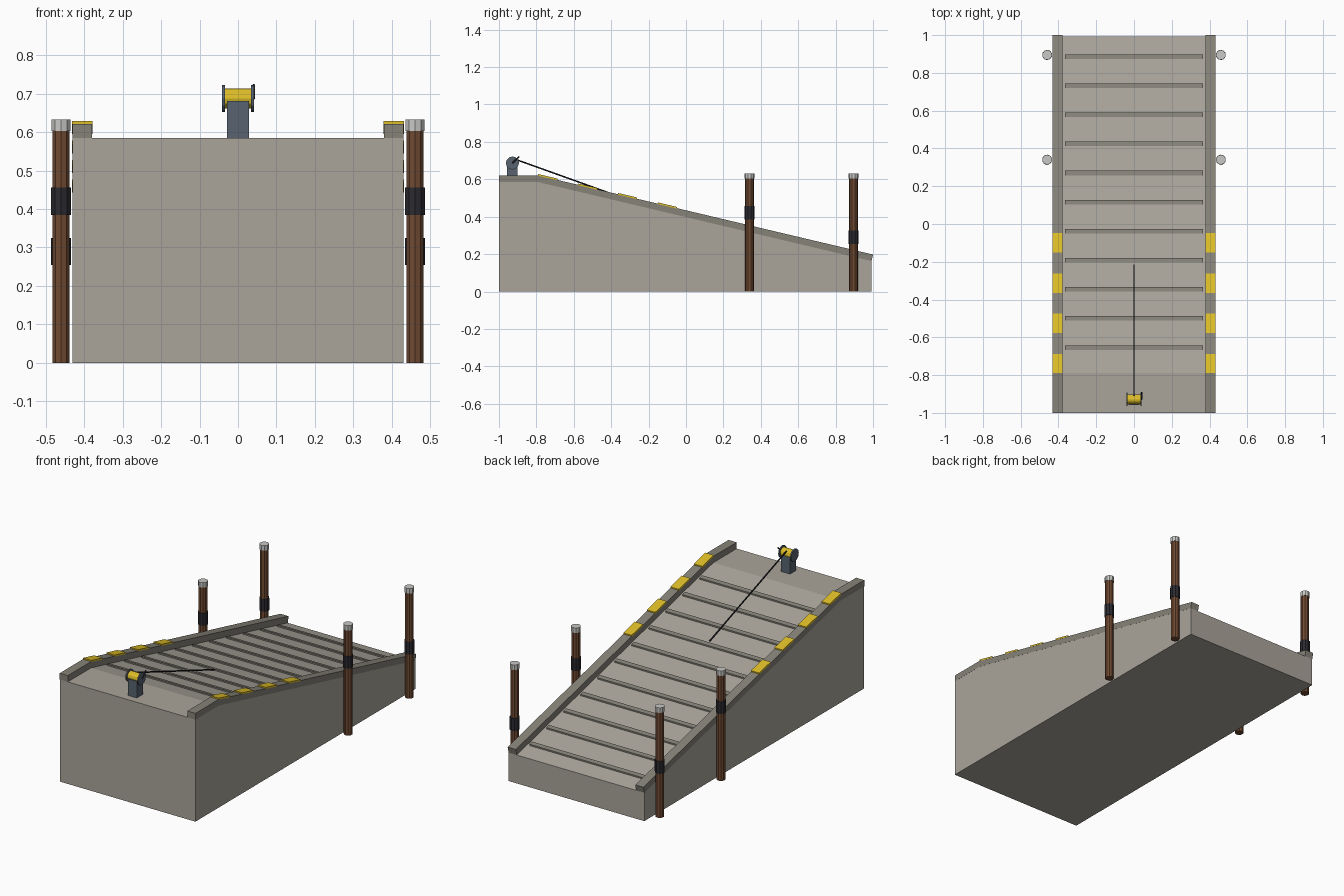
import bpy, bmesh, math
from mathutils import Vector

if "Cube" in bpy.data.objects:
    bpy.data.objects.remove(bpy.data.objects["Cube"])

def mat(name, r, g, b):
    m = bpy.data.materials.new(name)
    lin = lambda c: ((c / 255 + 0.055) / 1.055) ** 2.4 if c > 10 else c / 3294
    m.diffuse_color = (lin(r), lin(g), lin(b), 1)
    m.use_nodes = True
    m.node_tree.nodes["Principled BSDF"].inputs["Base Color"].default_value = m.diffuse_color
    return m

CONCRETE = mat("concrete", 170, 165, 155)
CURB = mat("dark concrete", 134, 130, 120)
YELLOW = mat("safety yellow", 222, 190, 40)
WOOD = mat("brown timber", 112, 74, 50)
CAP = mat("pale cap", 200, 200, 198)
BAND = mat("black rubber", 42, 42, 48)
STEEL = mat("slate steel", 88, 100, 112)
ROPE = mat("dark rope", 30, 31, 38)

def finish(bm, name, m):
    bmesh.ops.recalc_face_normals(bm, faces=bm.faces)
    me = bpy.data.meshes.new(name)
    bm.to_mesh(me)
    bm.free()
    me.materials.append(m)
    ob = bpy.data.objects.new(name, me)
    bpy.context.collection.objects.link(ob)
    return ob

def prism(name, profile, x0, x1, m):
    """Extrude a (y, z) side profile from x0 to x1."""
    bm = bmesh.new()
    f = bm.faces.new([bm.verts.new((x0, y, z)) for y, z in profile])
    ext = bmesh.ops.extrude_face_region(bm, geom=[f])["geom"]
    bmesh.ops.translate(bm, vec=(x1 - x0, 0, 0),
                        verts=[v for v in ext if isinstance(v, bmesh.types.BMVert)])
    return finish(bm, name, m)

def rod(name, a, b, r, m, sides=10):
    """Cylinder between two points."""
    a, b = Vector(a), Vector(b)
    bm = bmesh.new()
    bmesh.ops.create_cone(bm, cap_ends=True, segments=sides, radius1=r, radius2=r,
                          depth=(b - a).length)
    bm.transform((b - a).to_track_quat('Z', 'Y').to_matrix().to_4x4())
    bmesh.ops.translate(bm, vec=(a + b) / 2, verts=bm.verts)
    return finish(bm, name, m)

# Ramp geometry: flat landing, then a straight slope
YB, ZT, SLOPE, YE = -0.79, 0.585, 0.237, 0.992
deck = lambda y: ZT - SLOPE * max(0, y - YB)

def strip(name, y0, y1, low, high, x0, x1, m):
    """Plate lying on the slope between two heights above the deck."""
    prism(name, [(y0, deck(y0) + low), (y1, deck(y1) + low),
                 (y1, deck(y1) + high), (y0, deck(y0) + high)], x0, x1, m)

prism("ramp_body", [(-1, 0), (YE, 0), (YE, deck(YE)), (YB, ZT), (-1, ZT)], -0.43, 0.43, CONCRETE)

# Grip ribs across the slope
for i in range(11):
    y = 0.886 - 0.154 * i
    strip("grip_rib", y - 0.012, y + 0.012, -0.005, 0.008, -0.365, 0.365, CURB)

for s, side in ((-1, "left"), (1, "right")):
    # Curb along the edge, end cut square to the slope
    prism(side + "_curb", [(-1, ZT), (YB, ZT), (YE, deck(YE)), (1.0, deck(YE) + 0.035),
                           (YB, ZT + 0.036), (-1, ZT + 0.036)], s * 0.379, s * 0.4305, CURB)
    # Yellow warning plates
    for i in range(4):
        y = -0.79 + 0.213 * i
        strip(side + "_warning_plate", y, y + 0.103, 0.034, 0.043, s * 0.378, s * 0.4312, YELLOW)
    # Mooring piles
    for y, zb in ((0.34, 0.385), (0.895, 0.254)):
        x = s * 0.46
        rod(side + "_pile", (x, y, 0), (x, y, 0.605), 0.0235, WOOD)
        rod(side + "_pile_cap", (x, y, 0.603), (x, y, 0.632), 0.026, CAP)
        rod(side + "_pile_band", (x, y, zb), (x, y, zb + 0.071), 0.027, BAND)

# Winch on the landing
WY, WZ = -0.928, 0.687
prism("winch_post", [(-0.957, 0.58), (-0.902, 0.58), (-0.902, 0.68), (-0.957, 0.68)], -0.028, 0.028, STEEL)
rod("winch_drum", (-0.038, WY, WZ), (0.038, WY, WZ), 0.026, YELLOW, 12)
for s in (-1, 1):
    rod("winch_flange", (s * 0.034, WY, WZ), (s * 0.041, WY, WZ), 0.035, STEEL, 12)
rod("winch_crank", (0.041, WY, WZ), (0.041, -0.892, 0.722), 0.004, BAND, 6)
rod("winch_rope", (0, -0.91, 0.706), (0, -0.215, 0.457), 0.004, ROPE, 6)
